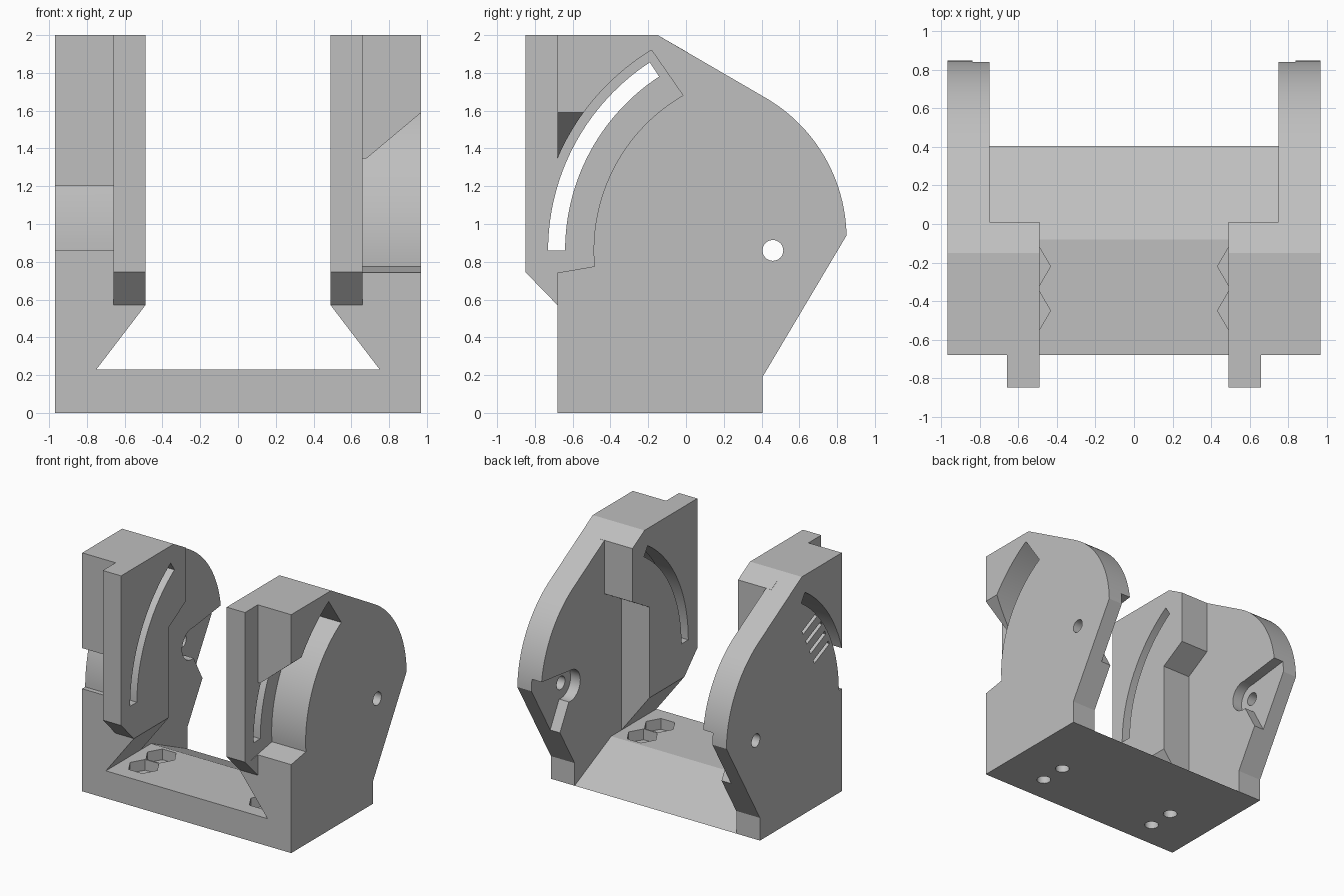
import bpy, bmesh, math
from math import cos, sin, radians

old = bpy.data.objects.get("Cube")
if old:
    bpy.data.objects.remove(old, do_unlink=True)

grey = bpy.data.materials.new("plain grey")
grey.use_nodes = True
colour = (0.52, 0.52, 0.52, 1)
grey.diffuse_color = colour
grey.node_tree.nodes["Principled BSDF"].inputs["Base Color"].default_value = colour

PIVOT = (0.46, 0.86)


def prism(name, pts, axis, a, b):
    """Extrude a 2D outline along an axis; x takes (y, z), y takes (x, z), z takes (x, y)."""
    place = {"x": lambda p, d: (d, p[0], p[1]),
             "y": lambda p, d: (p[0], d, p[1]),
             "z": lambda p, d: (p[0], p[1], d)}[axis]
    bm = bmesh.new()
    low = [bm.verts.new(place(p, a)) for p in pts]
    high = [bm.verts.new(place(p, b)) for p in pts]
    bm.faces.new(low)
    bm.faces.new(high)
    for i in range(len(pts)):
        j = (i + 1) % len(pts)
        bm.faces.new((low[i], low[j], high[j], high[i]))
    bmesh.ops.recalc_face_normals(bm, faces=bm.faces)
    mesh = bpy.data.meshes.new(name)
    bm.to_mesh(mesh)
    bm.free()
    mesh.materials.append(grey)
    ob = bpy.data.objects.new(name, mesh)
    bpy.context.collection.objects.link(ob)
    return ob


def arc(centre, r, start, end, n):
    angles = [radians(start + (end - start) * i / n) for i in range(n + 1)]
    return [(centre[0] + r * cos(t), centre[1] + r * sin(t)) for t in angles]


def circle(centre, r, n=32):
    return arc(centre, r, 0, 360, n)[:-1]


def apply(ob, mod):
    bpy.ops.object.select_all(action="DESELECT")
    bpy.context.view_layer.objects.active = ob
    ob.select_set(True)
    bpy.ops.object.modifier_apply(modifier=mod.name)


def combine(ob, tool, operation="DIFFERENCE"):
    mod = ob.modifiers.new("combine", "BOOLEAN")
    mod.operation, mod.solver, mod.object = operation, "EXACT", tool
    apply(ob, mod)
    bpy.data.objects.remove(tool, do_unlink=True)


# side wall with rounded back
wall = [(-0.68, 0), (0.405, 0), (0.405, 0.19)]
wall += arc((-0.01, 0.924), 0.86, 1, 60, 24) + [(-0.15, 2), (-0.68, 2)]
body = prism("bracket_body", wall, "x", 0.75, 0.97)

# inner column, undercut at its foot
column = prism("inner_column", [(-0.68, 0.1), (-0.215, 0.1), (-0.215, 1.33), (0.01, 1.46),
                                (0.01, 1.908), (-0.15, 2), (-0.68, 2)], "x", 0.49, 0.8)
combine(column, prism("undercut", [(0.75, 0.23), (0.4, 0.688), (0.4, 0), (0.75, 0)],
                      "y", -0.9, 0.3))
combine(body, column, "UNION")

# front rail
combine(body, prism("front_rail", [(-0.6, 0.57), (-0.68, 0.57), (-0.85, 0.745), (-0.85, 2),
                                   (-0.6, 2)], "x", 0.49, 0.66), "UNION")

# curved guide slot, pivot hole and open pocket around the pivot
slot = arc(PIVOT, 1.19, 123.2, 180, 28) + arc(PIVOT, 1.1, 180, 123.2, 28)
combine(body, prism("guide_slot", slot, "x", 0.4, 1.1))
combine(body, prism("pivot_hole", circle(PIVOT, 0.055), "x", 0.4, 1.1))
combine(body, prism("pivot_pocket", circle(PIVOT, 0.13), "x", 0.7, 0.84))
combine(body, prism("pocket_mouth", [(0.44, 0.985), (0.95, 1.05), (0.95, 0.4), (0.665, 0.4),
                                     (0.47, 0.755)], "x", 0.7, 0.84))

# opposite side
mirror = body.modifiers.new("mirror", "MIRROR")
mirror.use_mirror_merge = False
apply(body, mirror)

# base with sloped back
combine(body, prism("base", [(-0.68, 0), (0.405, 0), (-0.08, 0.23), (-0.68, 0.23)],
                    "x", -0.76, 0.76), "UNION")

# nut pockets and screw holes
for side in (-1, 1):
    for y in (-0.22, -0.45):
        centre = (side * 0.56, y)
        combine(body, prism("nut_pocket", circle(centre, 0.126, 6), "z", 0.14, 0.27))
        combine(body, prism("screw_hole", circle(centre, 0.055, 24), "z", -0.1, 0.2))

# wide outer recess on the left wall, with sloped relief at the front
recess = arc(PIVOT, 1.24, 121.2, 186.2, 32) + arc(PIVOT, 0.949, 185.1, 120.1, 32)
combine(body, prism("outer_recess", recess, "x", 0.655, 1.1))
combine(body, prism("recess_relief", [(0.66, 1.33), (1.02, 1.632), (1.02, 1.2), (0.66, 1.2)],
                    "y", -0.8, -0.54))

# scale marks on the right wall
tilt = radians(-24)
for i in range(4):
    cy, cz = -0.26 - 0.05 * i, 1.57 - 0.1 * i
    mark = [(cy + u * cos(tilt) - v * sin(tilt), cz + u * sin(tilt) + v * cos(tilt))
            for u, v in ((-0.11, -0.017), (0.11, -0.017), (0.11, 0.017), (-0.11, 0.017))]
    combine(body, prism("scale_mark", mark, "x", -1.1, -0.92))

bpy.ops.object.select_all(action="DESELECT")
body.select_set(True)
bpy.context.view_layer.objects.active = body
bpy.ops.object.shade_smooth_by_angle(angle=radians(20))
